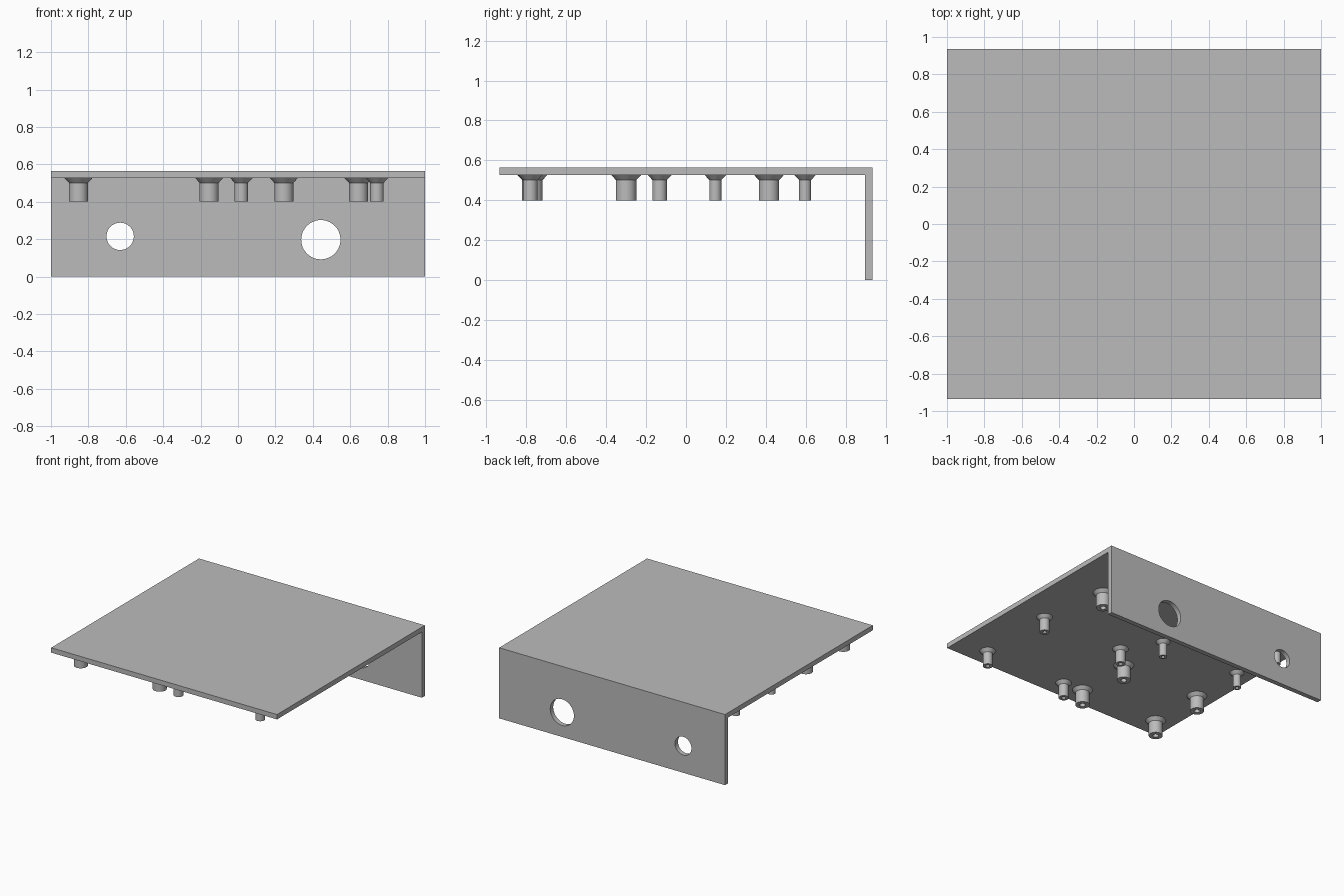
import bpy
import bmesh
import math

cube = bpy.data.objects.get("Cube")
if cube:
    bpy.data.objects.remove(cube, do_unlink=True)

TOP, UNDER, TIP = 0.565, 0.526, 0.40
HALF_X, HALF_Y, THICK = 1.0, 0.935, 0.038
SEGMENTS = 48

# Single plain grey material
grey = bpy.data.materials.new("plain grey")
grey.use_nodes = True
colour = (0.5, 0.5, 0.5, 1)
grey.diffuse_color = colour
grey.node_tree.nodes["Principled BSDF"].inputs["Base Color"].default_value = colour


def make_object(name, bm):
    bmesh.ops.recalc_face_normals(bm, faces=bm.faces)
    mesh = bpy.data.meshes.new(name)
    bm.to_mesh(mesh)
    bm.free()
    mesh.materials.append(grey)
    obj = bpy.data.objects.new(name, mesh)
    bpy.context.collection.objects.link(obj)
    return obj


def activate(obj):
    bpy.ops.object.select_all(action='DESELECT')
    obj.select_set(True)
    bpy.context.view_layer.objects.active = obj


def smooth(obj):
    activate(obj)
    bpy.ops.object.shade_smooth_by_angle(angle=math.radians(30))


# L-shaped panel: top plate and rear wall in one extruded profile
inner = HALF_Y - THICK
profile = [(-HALF_Y, UNDER), (inner, UNDER), (inner, 0),
           (HALF_Y, 0), (HALF_Y, TOP), (-HALF_Y, TOP)]
bm = bmesh.new()
face = bm.faces.new([bm.verts.new((-HALF_X, y, z)) for y, z in profile])
swept = bmesh.ops.extrude_face_region(bm, geom=[face])["geom"]
bmesh.ops.translate(bm, vec=(2 * HALF_X, 0, 0),
                    verts=[v for v in swept if isinstance(v, bmesh.types.BMVert)])
panel = make_object("cover_panel", bm)

# Round openings through the rear wall
for x, z, radius in [(-0.63, 0.215, 0.073), (0.443, 0.197, 0.105)]:
    bpy.ops.mesh.primitive_cylinder_add(
        vertices=SEGMENTS, radius=radius, depth=0.2,
        location=(x, HALF_Y, z), rotation=(math.pi / 2, 0, 0))
    cutter = bpy.context.object
    cutter.name = "opening_cutter"
    cutter.hide_render = True
    cutter.data.materials.append(grey)
    cut = panel.modifiers.new("opening", 'BOOLEAN')
    cut.operation = 'DIFFERENCE'
    cut.solver = 'EXACT'
    cut.object = cutter
    activate(panel)
    bpy.ops.object.modifier_apply(modifier=cut.name)
    bpy.data.objects.remove(cutter, do_unlink=True)
smooth(panel)


# Hollow standoff with a flared foot against the plate
def standoff(name, x, y, radius):
    flare, bore = radius + 0.023, radius * 0.42
    outline = [(flare, UNDER), (radius, UNDER - 0.025), (radius, TIP),
               (bore, TIP), (bore, UNDER)]
    bm = bmesh.new()
    rings = []
    for r, z in outline:
        ring = bmesh.ops.create_circle(bm, segments=SEGMENTS, radius=r)["verts"]
        bmesh.ops.translate(bm, verts=ring, vec=(x, y, z))
        rings.append(ring)
    for a, b in zip(rings, rings[1:]):
        for i in range(SEGMENTS):
            j = (i + 1) % SEGMENTS
            bm.faces.new((a[i], a[j], b[j], b[i]))
    # Close the foot so the tube is a solid
    for i in range(SEGMENTS):
        j = (i + 1) % SEGMENTS
        a, b = rings[-1], rings[0]
        bm.faces.new((a[i], a[j], b[j], b[i]))
    smooth(make_object(name, bm))


groups = {
    "large_standoff": (0.051, [(-0.853, -0.77), (-0.853, -0.30), (-0.154, -0.77),
                               (-0.154, -0.30), (0.245, 0.416), (0.644, 0.416)]),
    "medium_standoff": (0.036, [(0.018, -0.78), (0.018, -0.132),
                                (0.743, -0.78), (0.743, -0.132)]),
    "small_standoff": (0.03, [(-0.86, 0.147), (-0.86, 0.597), (-0.154, 0.147)]),
}
for name, (radius, places) in groups.items():
    for number, (x, y) in enumerate(places, 1):
        standoff(f"{name}_{number}", x, y, radius)

# Fourth small standoff completes its rectangle
standoff("small_standoff_4", -0.154, 0.597, 0.03)
